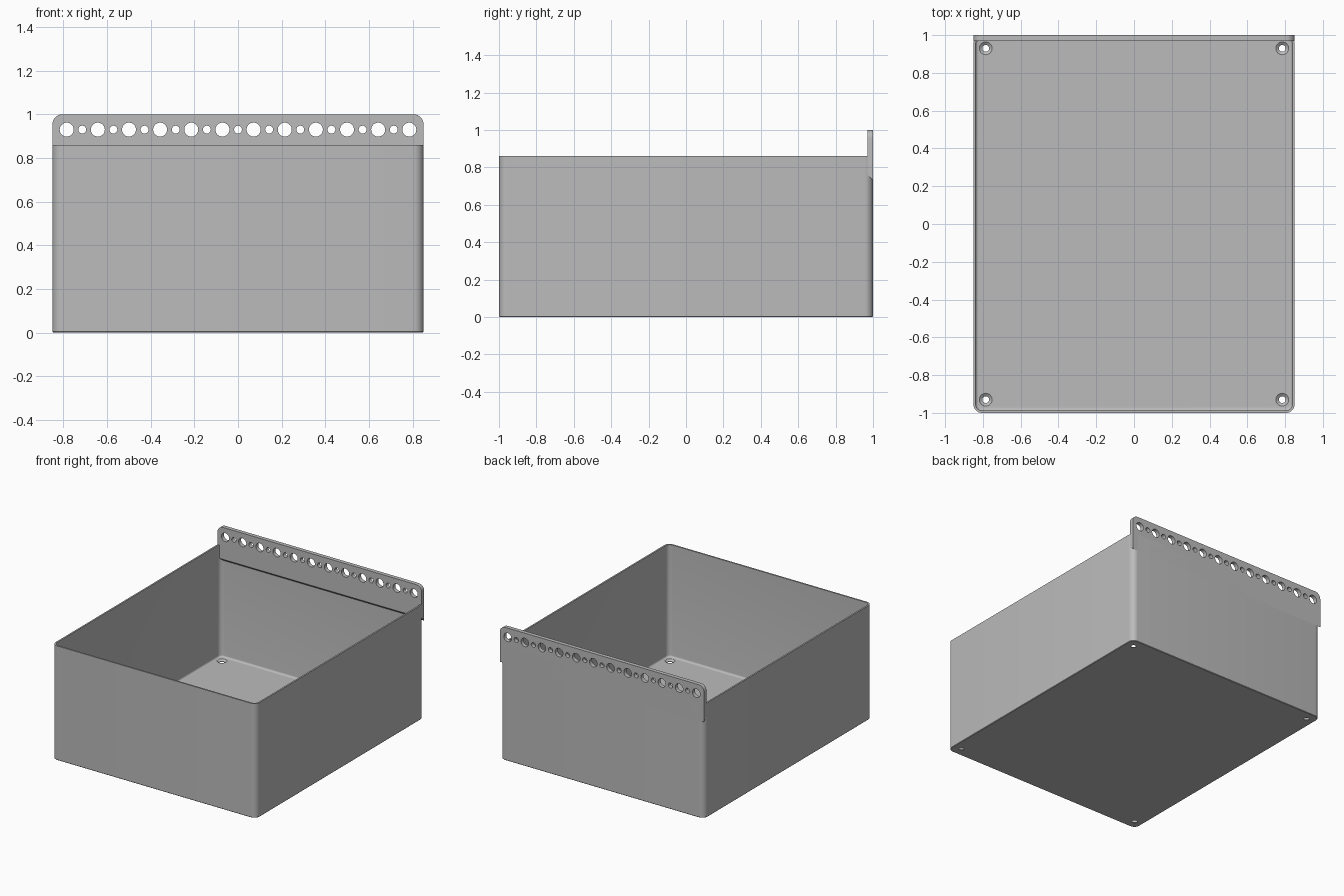
import bpy, bmesh, math
from mathutils import Matrix

if "Cube" in bpy.data.objects:
    bpy.data.objects.remove(bpy.data.objects["Cube"])

W, D, H = 0.85, 1.0, 0.86        # half width, half depth, wall height
WALL, FLOOR, FILLET, CORNER = 0.012, 0.016, 0.014, 0.045
PLATE_T, HOLE_Z = 0.03, 0.93

grey = bpy.data.materials.new("plain grey")
grey.use_nodes = True
colour = (0.5, 0.5, 0.5, 1)
grey.diffuse_color = colour
grey.node_tree.nodes["Principled BSDF"].inputs["Base Color"].default_value = colour


def make(name, bm):
    bmesh.ops.recalc_face_normals(bm, faces=bm.faces)
    mesh = bpy.data.meshes.new(name)
    bm.to_mesh(mesh)
    bm.free()
    mesh.materials.append(grey)
    ob = bpy.data.objects.new(name, mesh)
    bpy.context.collection.objects.link(ob)
    return ob


def activate(ob):
    bpy.ops.object.select_all(action='DESELECT')
    ob.select_set(True)
    bpy.context.view_layer.objects.active = ob


def cut(ob, cutter):
    """Subtract the cutter, then throw it away."""
    activate(ob)
    mod = ob.modifiers.new("holes", 'BOOLEAN')
    mod.operation, mod.solver, mod.object = 'DIFFERENCE', 'EXACT', cutter
    bpy.ops.object.modifier_apply(modifier=mod.name)
    bpy.data.objects.remove(cutter)


def smooth(ob):
    activate(ob)
    bpy.ops.object.shade_smooth_by_angle(angle=math.radians(30))


def ring(bm, inset, z, segs=8):
    """Rounded rectangle of vertices, inset from the outer footprint."""
    r = max(CORNER - inset, 0.004)
    verts = []
    for i, (sx, sy) in enumerate([(1, 1), (-1, 1), (-1, -1), (1, -1)]):
        for k in range(segs + 1):
            a = math.pi / 2 * (i + k / segs)
            verts.append(bm.verts.new((sx * (W - inset - r) + r * math.cos(a),
                                       sy * (D - inset - r) + r * math.sin(a), z)))
    return verts


# Open box: outside wall, rim, inside wall and filleted floor
bm = bmesh.new()
levels = [(0.004, 0), (0, 0.004), (0, H), (WALL, H)]
for k in range(6):
    a = math.pi / 2 * k / 5
    levels.append((WALL + FILLET * (1 - math.cos(a)), FLOOR + FILLET * (1 - math.sin(a))))
rings = [ring(bm, *lv) for lv in levels]
for lo, hi in zip(rings, rings[1:]):
    for i in range(len(lo)):
        j = (i + 1) % len(lo)
        bm.faces.new((lo[i], lo[j], hi[j], hi[i]))
bm.faces.new(rings[0])
bm.faces.new(rings[-1])
box = make("box_body", bm)

# Countersunk screw holes in the floor
bm = bmesh.new()
for sx in (-1, 1):
    for sy in (-1, 1):
        profile = [(0.018, -0.02), (0.018, 0.004), (0.034, FLOOR), (0.034, 0.05)]
        loops = []
        for r, z in profile:
            loops.append(bmesh.ops.create_circle(
                bm, segments=24, radius=r,
                matrix=Matrix.Translation((sx * 0.785, sy * 0.93, z)))["verts"])
        for lo, hi in zip(loops, loops[1:]):
            for i in range(24):
                j = (i + 1) % 24
                bm.faces.new((lo[i], lo[j], hi[j], hi[i]))
        bm.faces.new(loops[0])
        bm.faces.new(loops[-1])
cut(box, make("screw_cutter", bm))
smooth(box)

# Hanging plate along the back, with rounded top and a sloped lower edge
bm = bmesh.new()
R = 0.045
arc = [math.pi / 2 * k / 8 for k in range(9)]
right = [(W - R + R * math.cos(a), 1 - R + R * math.sin(a)) for a in arc]
outline = right + [(-x, z) for x, z in reversed(right)]
back = [bm.verts.new((x, D, z)) for x, z in outline + [(-W, 0.73), (W, 0.73)]]
front = [bm.verts.new((x, D - PLATE_T, z)) for x, z in outline + [(-W, 0.76), (W, 0.76)]]
bm.faces.new(back)
bm.faces.new(front)
for i in range(len(back)):
    j = (i + 1) % len(back)
    bm.faces.new((back[i], back[j], front[j], front[i]))
plate = make("hanging_plate", bm)

# Row of alternating large and small holes
bm = bmesh.new()
for i in range(23):
    r = 0.018 if i % 2 else 0.032
    place = Matrix.Translation((0.785 * (i - 11) / 11, D, HOLE_Z)) @ Matrix.Rotation(math.pi / 2, 4, 'X')
    bmesh.ops.create_cone(bm, cap_ends=True, segments=32, radius1=r, radius2=r,
                          depth=0.2, matrix=place)
cut(plate, make("row_cutter", bm))
smooth(plate)
